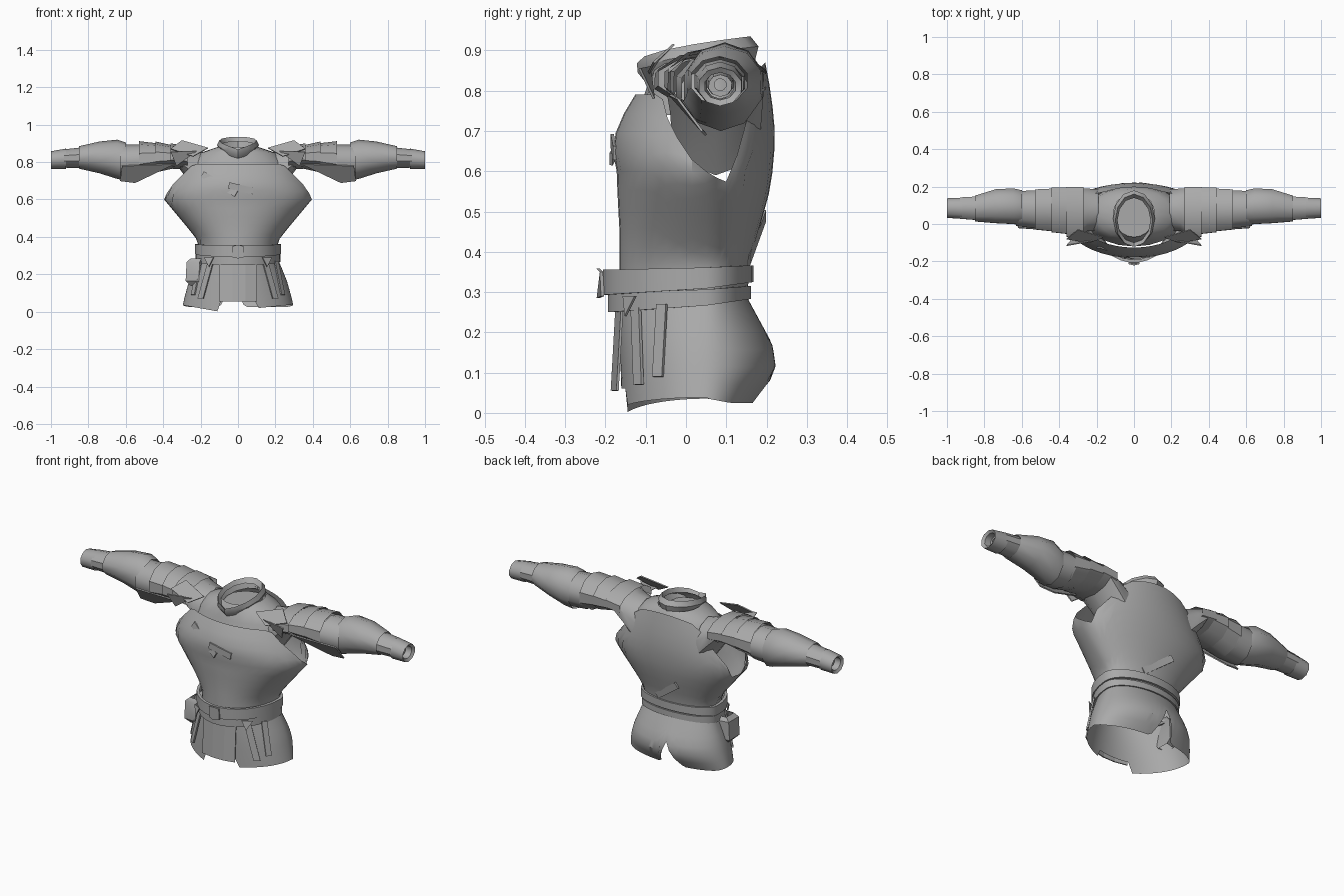
import bpy, math
from mathutils import Vector

cube = bpy.data.objects.get("Cube")
if cube:
    bpy.data.objects.remove(cube)

grey = bpy.data.materials.new("steel grey")
grey.use_nodes = True
grey.diffuse_color = (0.4, 0.4, 0.4, 1)
grey.node_tree.nodes["Principled BSDF"].inputs["Base Color"].default_value = (0.4, 0.4, 0.4, 1)


def build(name, verts, faces, angle=0, thick=0.0):
    # thin flat plates get a thickness, smooth shells get an angle
    mesh = bpy.data.meshes.new(name)
    mesh.from_pydata(verts, [], faces)
    mesh.materials.append(grey)
    obj = bpy.data.objects.new(name, mesh)
    bpy.context.collection.objects.link(obj)
    if thick:
        mod = obj.modifiers.new("thickness", 'SOLIDIFY')
        mod.thickness = thick
        mod.offset = 0
    if angle:
        bpy.ops.object.select_all(action='DESELECT')
        obj.select_set(True)
        bpy.context.view_layer.objects.active = obj
        bpy.ops.object.shade_smooth_by_angle(angle=math.radians(angle))


def loft(name, rings, angle=35):
    n = len(rings[0])
    faces = [(r * n + i, r * n + (i + 1) % n, (r + 1) * n + (i + 1) % n, (r + 1) * n + i)
             for r in range(len(rings) - 1) for i in range(n)]
    build(name, [p for ring in rings for p in ring], faces, angle)


def plate(name, pts, thick=0.006):
    build(name, pts, [tuple(range(len(pts)))], 0, thick)


def strap(name, p, q, width, side):
    # flat strap from p to q, widened along the side direction
    s = Vector(side).normalized() * width / 2
    p, q = Vector(p), Vector(q)
    plate(name, [p - s, p + s, q + s, q - s], .008)


def mix(table, z):
    # linear lookup in rows sorted by their first value
    for a, b in zip(table, table[1:]):
        if z <= b[0]:
            t = max(0, (z - a[0]) / (b[0] - a[0]))
            return [u + (v - u) * t for u, v in zip(a, b)][1:]
    return table[-1][1:]


def oval(rx, front, back, a, z, mid=0.05):
    # point on an oval with separate front and back depth
    s = math.sin(a)
    depth = (back - mid) if s > 0 else (mid - front)
    return (rx * math.cos(a), mid + depth * s, z)


def body_point(table, z, a):
    return oval(*mix(table, z), a, z)


def angles(n):
    return [2 * math.pi * i / n for i in range(n)]


# Breastplate: width, front and back by height, top edge dips at the armholes
TORSO = [(.27, .205, -.165, .15), (.38, .215, -.165, .16), (.45, .27, -.165, .18),
         (.54, .345, -.17, .205), (.60, .395, -.172, .215), (.66, .38, -.184, .22),
         (.72, .34, -.168, .22), (.80, .30, -.12, .21), (.88, .24, -.09, .195)]
RIM = [(-1, .79), (-.62, .79), (-.45, .73), (-.1, .61), (.3, .57), (.5, .66), (.75, .84), (1, .87)]
STEPS = 11


def plate_ring(k):
    ring = []
    for a in angles(40):
        top = mix(RIM, math.sin(a))[0]
        ring.append(body_point(TORSO, .27 + (top - .27) * k / STEPS, a))
    return ring


loft("breastplate", [plate_ring(k) for k in range(STEPS + 1)])

# Shoulder yoke, closed neck and collar
YOKE = [(.74, .27, -.12, .205), (.80, .25, -.10, .20), (.85, .20, -.085, .19), (.88, .11, -.07, .17)]
loft("shoulder_yoke", [[body_point(YOKE, z, a) for a in angles(20)] for z in (.74, .80, .85, .88)])
plate("neck_lining", [oval(.115, -.085, .175, a, .845) for a in angles(12)])


def collar_ring(rx, front, back, z_front, z_back):
    ring = []
    for a in angles(12):
        t = (math.sin(a) + 1) / 2
        ring.append((rx * math.cos(a), front + (back - front) * t, z_front + (z_back - z_front) * t ** .5))
    return ring


loft("collar", [collar_ring(.095, -.10, .17, .82, .87), collar_ring(.112, -.12, .18, .845, .91),
                collar_ring(.10, -.122, .16, .868, .935), collar_ring(.088, -.10, .14, .85, .91)])

# Skirt with a short front and a notch at the back
SKIRT = [(0, .295, -.16, .155), (.04, .295, -.16, .175), (.10, .28, -.162, .225),
         (.17, .26, -.165, .215), (.29, .21, -.167, .15)]


def hem(a):
    x, s = .295 * math.cos(a), math.sin(a)
    if s > .5:
        return max(.025, .17 - 2.2 * abs(x + .03)) if abs(x + .03) < .07 else .025
    if s > 0:
        return .036 - .022 * s
    if abs(x) < .11:
        return .06
    return .002 + .18 * (-.11 - x) if x < 0 else .02 + .1 * (x - .11)


loft("skirt", [[body_point(SKIRT, hem(a) + (.29 - hem(a)) * k / 6, a) for a in angles(90)]
               for k in range(7)])
# Creased front panel over the skirt
build("front_panel", [(x, y - (.012 if z < .1 else 0), z) for z in (.055, .27)
                      for x, y in ((-.1, -.158), (-.03, -.172), (.04, -.172), (.1, -.158))],
      [(i, i + 1, i + 5, i + 4) for i in range(3)], 0, .006)


# Belts dip towards the front
def belt(name, rx, front, back, z_front, z_back, height):
    rings = []
    for k in (0, 1, 2, 3):
        inset = .015 if k in (0, 3) else 0
        ring = []
        for a in angles(30):
            t = (math.sin(a) + 1) / 2
            z = z_front + (z_back - z_front) * t + (k > 1) * height * (1.2 - .4 * t)
            ring.append(oval(rx - inset, front + inset, back - inset, a, z))
        rings.append(ring)
    loft(name, rings, 40)


belt("upper_belt", .230, -.207, .168, .293, .325, .052)
belt("lower_belt", .226, -.195, .162, .25, .283, .04)
plate("buckle", [(-.03, -.207, .29), (0, -.218, .285), (.03, -.207, .29),
                 (.03, -.21, .35), (0, -.218, .358), (-.03, -.21, .35)], .008)

# Chest straps and the plate on the back
strap("chest_strap", (-.19, -.125, .735), (-.01, -.186, .63), .035, (.5, 0, .86))
strap("chest_clip", (-.05, -.183, .675), (.08, -.177, .645), .035, (.2, 0, 1))
strap("back_plate", (.07, .155, .38), (-.08, .195, .49), .035, (.6, 0, .8))


# Pouch hanging at one hip
def pouch_ring(x, shrink, z):
    return [(x + .03, -.08 + shrink, z), (x - .04 + shrink, -.075 + shrink, z),
            (x - .04 + shrink, .015 - shrink, z), (x + .03, .025 - shrink, z)]


loft("hip_pouch", [pouch_ring(-.235, .02, .14), pouch_ring(-.24, 0, .165),
                   pouch_ring(-.235, 0, .265), pouch_ring(-.225, .012, .285)])

# Sleeve bands: x, front, back, bottom, top at each end
BANDS = {
    "armhole_sleeve": ((.19, -.04, .19, .59, .86), (.25, -.045, .195, .68, .87), (.31, -.055, .20, .76, .885)),
    "shoulder_band": ((.27, -.085, .205, .76, .885), (.36, -.075, .205, .765, .90)),
    "upper_arm_band": ((.35, -.06, .20, .765, .89), (.44, -.05, .20, .745, .91)),
    "middle_arm_band": ((.43, -.045, .195, .75, .90), (.53, -.035, .19, .72, .912)),
    "elbow_band": ((.52, -.03, .185, .72, .895), (.63, -.015, .18, .71, .895)),
    "forearm_guard": ((.60, -.01, .185, .70, .905), (.645, -.005, .195, .71, .92),
                      (.74, 0, .19, .74, .91), (.85, .01, .155, .765, .885)),
    "wrist_band": ((.84, .018, .15, .768, .878), (.93, .025, .145, .77, .868)),
    "cuff": ((.92, .025, .142, .762, .872), (1.0, .03, .14, .762, .858)),
    "cuff_lining": ((1.0, .03, .14, .762, .858), (.99, .045, .125, .777, .845), (.9, .05, .12, .78, .85)),
    "inner_sleeve": ((.70, .05, .12, .785, .855), (.96, .055, .115, .785, .84), (.96, .07, .10, .80, .83)),
}


def sleeve_ring(sx, x, front, back, low, top):
    y, z = (front + back) / 2, (low + top) / 2
    return [(sx * x, y + (back - front) / 2 * math.cos(a + .3), z + (top - low) / 2 * math.sin(a + .3))
            for a in angles(10)]


for side, sx in (("left", 1), ("right", -1)):
    for part, ends in BANDS.items():
        loft(part + "_" + side, [sleeve_ring(sx, *e) for e in ends], 40)
    # Hanging straps on the skirt
    strap("front_strap_" + side, (sx * .145, -.125, .27), (sx * .20, -.118, .07), .035, (sx, .7, 0))
    strap("side_strap_" + side, (sx * .205, -.06, .27), (sx * .24, -.07, .09), .03, (sx * .6, .8, 0))
    plate("belt_tab_" + side, [(sx * .13, -.155, .29), (sx * .18, -.125, .29), (sx * .155, -.15, .24)])
    # Torn shoulder flaps and the loose panel under the elbow
    plate("shoulder_flap_" + side, [(sx * .16, -.07, .875), (sx * .30, -.03, .915),
                                    (sx * .36, -.08, .87), (sx * .24, -.10, .83)])
    plate("armpit_flap_" + side, [(sx * .22, -.09, .86), (sx * .36, -.115, .855), (sx * .33, -.08, .78)])
    plate("elbow_flap_" + side, [(sx * .34, -.04, .79), (sx * .62, -.02, .78),
                                 (sx * .63, .04, .70), (sx * .55, .05, .69)])
